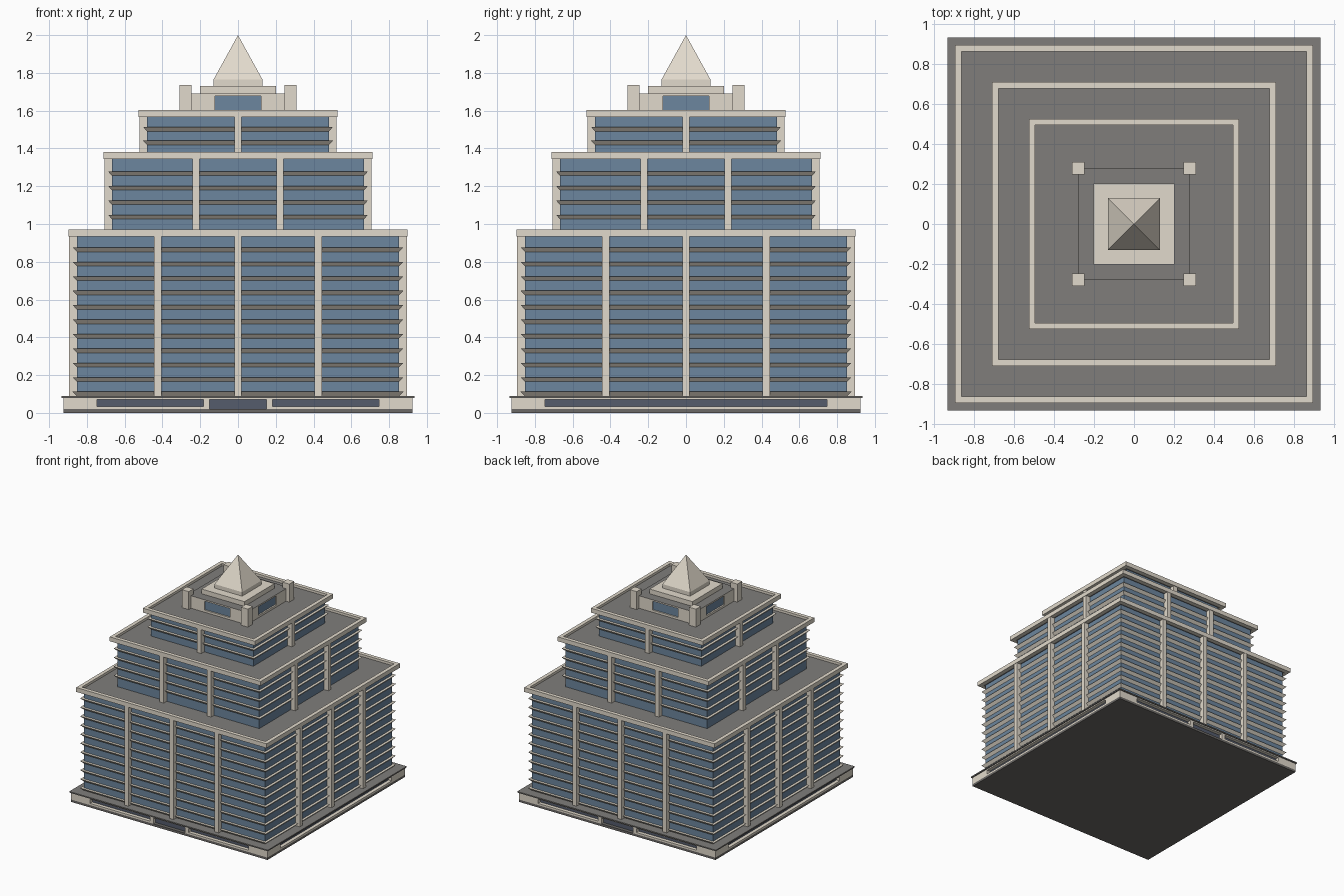
import bpy, bmesh, math
from mathutils import Matrix

if "Cube" in bpy.data.objects:
    bpy.data.objects.remove(bpy.data.objects["Cube"])


def material(name, srgb):
    rgb = [((c + 0.055) / 1.055) ** 2.4 for c in srgb]
    m = bpy.data.materials.new(name)
    m.use_nodes = True
    m.diffuse_color = (*rgb, 1)
    m.node_tree.nodes["Principled BSDF"].inputs["Base Color"].default_value = (*rgb, 1)
    return m


stone = material("pale stone", (0.885, 0.855, 0.80))
glass = material("blue glass", (0.425, 0.525, 0.62))
dark_glass = material("dark glass", (0.33, 0.36, 0.425))
roof = material("grey roofing", (0.50, 0.492, 0.482))
plinth = material("dark plinth", (0.42, 0.41, 0.40))


def finish(name, bm, mat):
    bmesh.ops.recalc_face_normals(bm, faces=bm.faces)
    mesh = bpy.data.meshes.new(name)
    bm.to_mesh(mesh)
    bm.free()
    mesh.materials.append(mat)
    ob = bpy.data.objects.new(name, mesh)
    bpy.context.collection.objects.link(ob)
    return ob


def add_box(bm, x0, x1, y0, y1, z0, z1, turn=0):
    """Add a box, turned about the z axis by a number of quarter turns."""
    mat = (Matrix.Rotation(turn * math.pi / 2, 4, 'Z')
           @ Matrix.Translation(((x0 + x1) / 2, (y0 + y1) / 2, (z0 + z1) / 2))
           @ Matrix.Diagonal((x1 - x0, y1 - y0, z1 - z0, 1)))
    bmesh.ops.create_cube(bm, size=1, matrix=mat)


def add_frustum(bm, low, high, z0, z1):
    """Add a square frustum given its half widths; high = 0 makes a pyramid."""
    mat = Matrix.Translation((0, 0, (z0 + z1) / 2)) @ Matrix.Rotation(math.pi / 4, 4, 'Z')
    r = math.sqrt(2)
    bmesh.ops.create_cone(bm, cap_ends=True, segments=4, radius1=low * r,
                          radius2=high * r, depth=z1 - z0, matrix=mat)


def block(name, half, z0, z1, mat):
    bm = bmesh.new()
    add_box(bm, -half, half, -half, half, z0, z1)
    return finish(name, bm, mat)


def tier(name, half, z0, z1, rim, columns, top_ledge, ledges, step):
    block(name + "_glass", half, z0 - 0.03, z1, glass)
    # sloped ledges between floors
    bm = bmesh.new()
    for i in range(ledges):
        z = top_ledge - i * step
        add_frustum(bm, half, half + 0.022, z - 0.023, z)
    finish(name + "_ledges", bm, stone)
    # columns on all four sides
    bm = bmesh.new()
    for turn in range(4):
        for x in columns:
            add_box(bm, x - 0.019, x + 0.019, -half - 0.041, -half + 0.01,
                    z0 - 0.02, z1, turn)
    finish(name + "_columns", bm, stone)
    # raised rim around a sunken deck
    inner = rim - 0.032
    block(name + "_deck", inner, z1 + 0.001, z1 + 0.017, roof)
    bm = bmesh.new()
    for turn in range(4):
        add_box(bm, -rim, inner, -rim, -inner, z1, z1 + 0.037, turn)
    finish(name + "_parapet", bm, stone)


# Podium with recessed windows
block("plinth", 0.925, 0, 0.02, plinth)
block("podium_windows", 0.895, 0.02, 0.072, dark_glass)
block("podium_lintel", 0.925, 0.07, 0.08, stone)
block("podium_cap", 0.935, 0.08, 0.09, roof)

bm = bmesh.new()
for turn in range(4):
    add_box(bm, 0.746, 0.925, -0.925, -0.746, 0.02, 0.07, turn)
finish("podium_corners", bm, stone)

# Sills run unbroken on the sides and stop at the doorways front and back
bm = bmesh.new()
for turn in (1, 3):
    add_box(bm, -0.746, 0.746, -0.925, -0.89, 0.02, 0.035, turn)
for turn in (0, 2):
    for x0, x1 in ((-0.746, -0.182), (0.182, 0.746)):
        add_box(bm, x0, x1, -0.925, -0.89, 0.02, 0.035, turn)
finish("podium_sills", bm, stone)

bm = bmesh.new()
for turn in (0, 2):
    for x in (-0.166, 0.166):
        add_box(bm, x - 0.016, x + 0.016, -0.925, -0.89, 0.02, 0.07, turn)
finish("door_jambs", bm, stone)

# Stepped tiers
tier("lower_tier", 0.853, 0.09, 0.934, 0.897, (-0.425, 0, 0.425), 0.876, 11, 0.0764)
tier("middle_tier", 0.667, 0.971, 1.344, 0.711, (-0.223, 0.223), 1.279, 4, 0.0767)
tier("upper_tier", 0.481, 1.381, 1.567, 0.527, (0,), 1.514, 2, 0.072)

# Penthouse with recessed windows and a grey top
block("penthouse_windows", 0.268, 1.58, 1.68, glass)
bm = bmesh.new()
for turn in range(4):
    add_box(bm, 0.121, 0.28, -0.28, -0.121, 1.58, 1.678, turn)
    add_box(bm, -0.121, 0.121, -0.28, -0.26, 1.58, 1.602, turn)
finish("penthouse_walls", bm, stone)
house_top = block("penthouse_top", 0.28, 1.678, 1.69, stone)
house_top.data.materials.append(roof)
for f in house_top.data.polygons:
    f.material_index = int(f.normal.z > 0.5)

bm = bmesh.new()
for turn in range(4):
    add_box(bm, 0.247, 0.311, -0.311, -0.247, 1.58, 1.737, turn)
finish("corner_posts", bm, stone)

# Crown
block("crown_slab", 0.202, 1.69, 1.73, stone)
block("spire_base", 0.13, 1.73, 1.764, stone)
bm = bmesh.new()
add_frustum(bm, 0.13, 0, 1.764, 2.0)
bmesh.ops.remove_doubles(bm, verts=bm.verts, dist=0.0001)
finish("spire", bm, stone)
